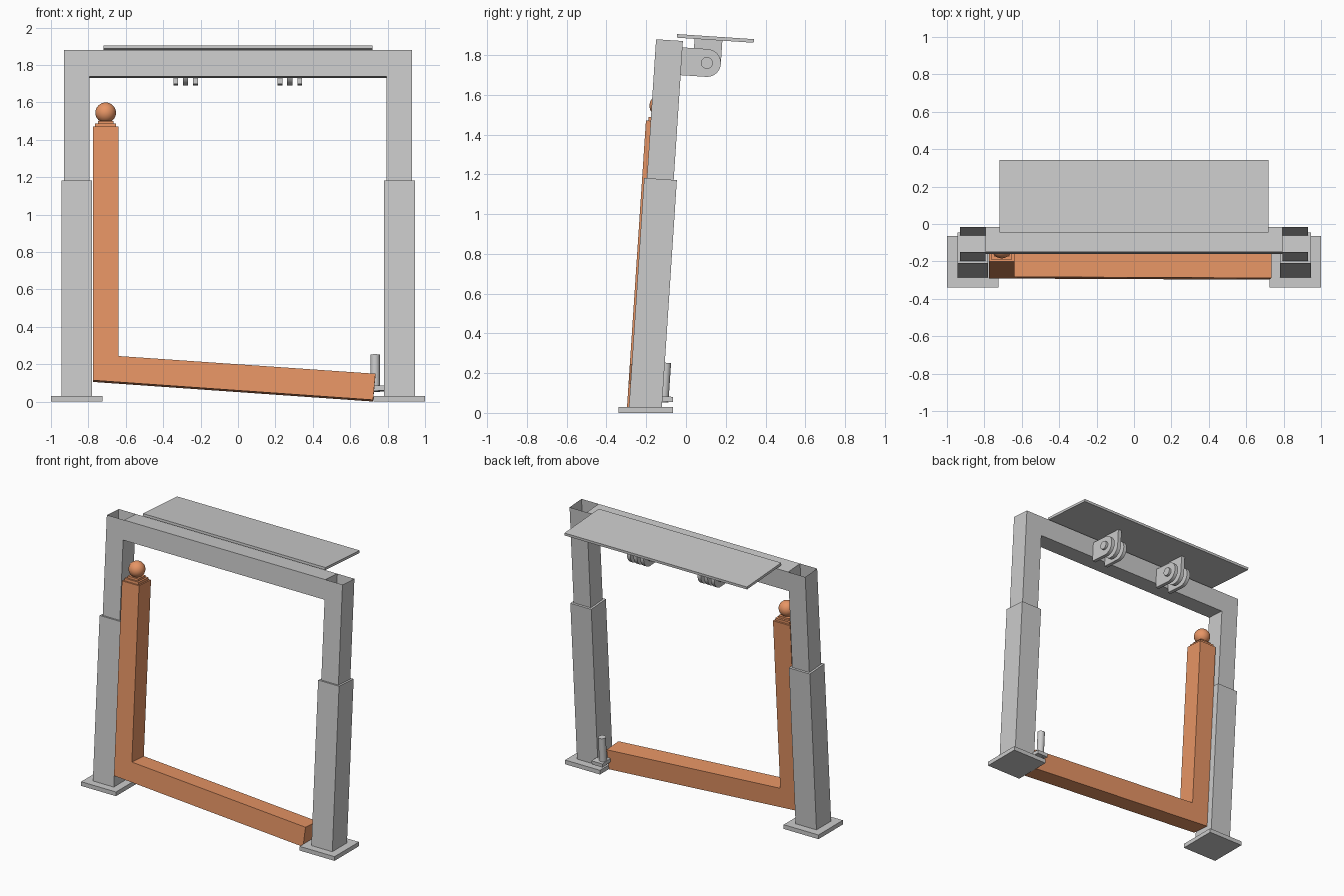
import bpy, bmesh, math
from mathutils import Matrix

if "Cube" in bpy.data.objects:
    bpy.data.objects.remove(bpy.data.objects["Cube"])

LEAN = -0.066  # the whole frame leans back about the x axis

wood = bpy.data.materials.new("orange_paint")
wood.diffuse_color = (0.80, 0.30, 0.13, 1)
wood.use_nodes = True
wood.node_tree.nodes["Principled BSDF"].inputs["Base Color"].default_value = wood.diffuse_color


def finish(bm, name, lean=True, mat=None):
    bmesh.ops.recalc_face_normals(bm, faces=bm.faces)
    me = bpy.data.meshes.new(name)
    bm.to_mesh(me)
    bm.free()
    ob = bpy.data.objects.new(name, me)
    bpy.context.collection.objects.link(ob)
    if lean:
        ob.rotation_euler.x = LEAN
    if mat:
        me.materials.append(mat)
    return ob


def box(name, x, y, z, lean=True, mat=None, open_top=False):
    bm = bmesh.new()
    bmesh.ops.create_cube(bm, size=1)
    for v in bm.verts:
        for i, (a, b) in enumerate((x, y, z)):
            v.co[i] = a if v.co[i] < 0 else b
    bm.normal_update()
    if open_top:
        top = [f for f in bm.faces if all(abs(v.co.z - z[1]) < 1e-5 for v in f.verts)]
        bmesh.ops.delete(bm, geom=top, context='FACES_ONLY')
    return finish(bm, name, lean, mat)


def prism(name, pts, axis, a, b, mat=None):
    """Extrude a 2D outline along x (pts are y,z) or along y (pts are x,z)."""
    bm = bmesh.new()
    place = (lambda p, q, d: (d, p, q)) if axis == 'x' else (lambda p, q, d: (p, d, q))
    face = bm.faces.new([bm.verts.new(place(p, q, a)) for p, q in pts])
    out = bmesh.ops.extrude_face_region(bm, geom=[face])
    for v in out['geom']:
        if isinstance(v, bmesh.types.BMVert):
            v.co['xy'.index(axis)] = b
    return finish(bm, name, True, mat)


def smooth(ob):
    for f in ob.data.polygons:
        f.use_smooth = True
    bpy.ops.object.select_all(action='DESELECT')
    ob.select_set(True)
    bpy.context.view_layer.objects.active = ob
    bpy.ops.object.shade_smooth_by_angle(angle=math.radians(35))


def cylinder(name, r, length, matrix, segs=24):
    bm = bmesh.new()
    bmesh.ops.create_cone(bm, cap_ends=True, segments=segs, radius1=r, radius2=r,
                          depth=length, matrix=matrix)
    ob = finish(bm, name)
    smooth(ob)
    return ob


def arc(cy, cz, r, start, end, n=16):
    return [(cy + r * math.cos(math.radians(start + (end - start) * i / n)),
             cz + r * math.sin(math.radians(start + (end - start) * i / n)))
            for i in range(n + 1)]


# Telescoping legs and feet, both sides
for side, s in (("left", -1), ("right", 1)):
    span = lambda a, b: tuple(sorted((s * a, s * b)))
    box(side + "_foot_plate", span(0.725, 1.0), (-0.34, -0.065), (0, 0.03), lean=False)
    box(side + "_lower_leg", span(0.78, 0.945), (-0.288, -0.123), (0.01, 1.165))
    box(side + "_upper_leg", span(0.795, 0.93), (-0.274, -0.139), (0.6, 1.865), open_top=True)

# Top beam and tilting shelf
box("top_beam", (-0.795, 0.795), (-0.274, -0.139), (1.725, 1.865))
box("top_shelf", (-0.72, 0.72), (-0.17, 0.217), (1.88, 1.898))

# Hinges: two beam lugs around one shelf lug, joined by a pin
PY, PZ, R = -0.011, 1.763, 0.07
beam_lug = [(-0.139, PZ - R)] + arc(PY, PZ, R, -90, 0, 10) + arc(PY, PZ, R, 0, 90, 10)[1:] + [(-0.139, PZ + R)]
shelf_lug = [(PY - R, 1.882)] + arc(PY, PZ, R, 180, 360, 20) + [(PY + R, 1.882)]
for side, c in (("left", -0.28), ("right", 0.277)):
    for n, dx in (("outer", -0.053), ("inner", 0.053)):
        smooth(prism(f"{side}_hinge_{n}_lug", beam_lug, 'x', c + dx - 0.013, c + dx + 0.013))
    smooth(prism(side + "_hinge_shelf_lug", shelf_lug, 'x', c - 0.014, c + 0.014))
    cylinder(side + "_hinge_pin", 0.03, 0.165,
             Matrix.Translation((c, PY, PZ)) @ Matrix.Rotation(math.pi / 2, 4, 'Y'))

# L-shaped swinging gate: post and sloping bar
gate = [(-0.775, 0.095), (0.722, -0.01), (0.735, 0.13), (-0.64, 0.225),
        (-0.64, 1.454), (-0.775, 1.454)]
prism("gate_post_and_bar", gate, 'y', -0.298, -0.163, wood)

# Stepped cap and ball finial on the post
GX, GY = -0.7075, -0.2305
for n, h, z0, z1 in (("lower", 0.056, 1.454, 1.472), ("upper", 0.042, 1.472, 1.487)):
    box("post_cap_" + n, (GX - h, GX + h), (GY - h, GY + h), (z0, z1), mat=wood)
bm = bmesh.new()
bmesh.ops.create_uvsphere(bm, u_segments=32, v_segments=16, radius=0.055,
                          matrix=Matrix.Translation((GX, GY, 1.533)))
smooth(finish(bm, "post_ball", mat=wood))

# Latch pin and its flange on the right leg
box("latch_flange", (0.705, 0.79), (-0.16, -0.07), (0.05, 0.076))
cylinder("latch_pin", 0.025, 0.2, Matrix.Translation((0.733, -0.1165, 0.145)))
